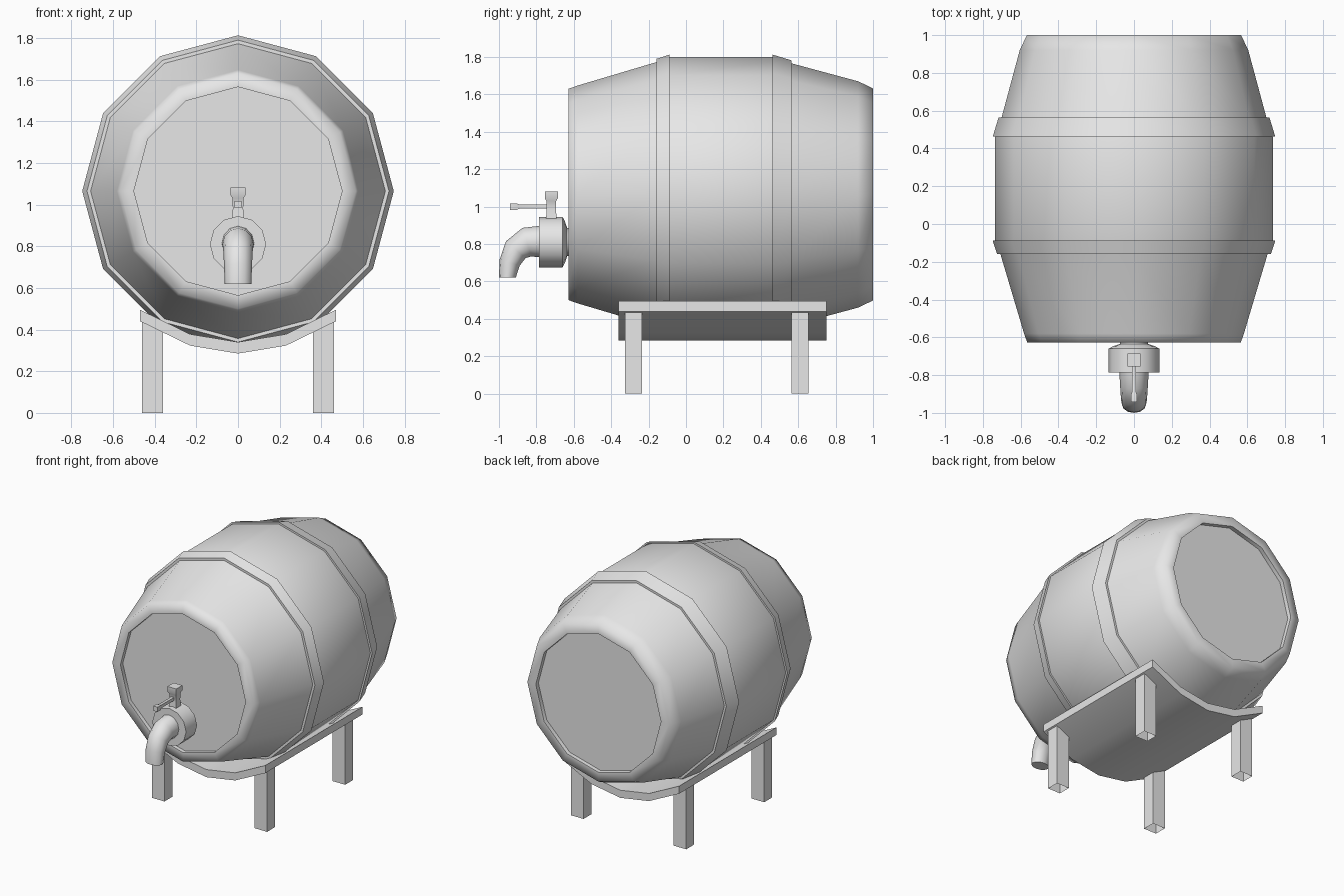
import bpy, bmesh, math
from mathutils import Vector

if "Cube" in bpy.data.objects:
    bpy.data.objects.remove(bpy.data.objects["Cube"])

grey = bpy.data.materials.new("plain light grey")
grey.diffuse_color = (0.8, 0.8, 0.8, 1)
grey.use_nodes = True
grey.node_tree.nodes["Principled BSDF"].inputs["Base Color"].default_value = grey.diffuse_color


def finish(name, bm, smooth=None, normals=True):
    if normals:
        bmesh.ops.recalc_face_normals(bm, faces=bm.faces)
    me = bpy.data.meshes.new(name)
    bm.to_mesh(me)
    bm.free()
    me.materials.append(grey)
    ob = bpy.data.objects.new(name, me)
    bpy.context.collection.objects.link(ob)
    if smooth:
        bpy.ops.object.select_all(action='DESELECT')
        ob.select_set(True)
        bpy.context.view_layer.objects.active = ob
        bpy.ops.object.shade_smooth_by_angle(angle=math.radians(smooth))
    return ob


def loft(name, rings, n=12, u=(1, 0, 0), turn=0.0, smooth=40, closed=False):
    """Skin rings given as (centre, second axis, radius along u, radius along axis)."""
    bm = bmesh.new()
    u = Vector(u)
    loops = []
    for c, v, ru, rv in rings:
        loop = []
        for i in range(n):
            a = math.tau * i / n + turn
            p = Vector(c) + u * ru * math.cos(a) + Vector(v) * rv * math.sin(a)
            loop.append(bm.verts.new(p))
        loops.append(loop)
    pairs = list(zip(loops, loops[1:]))
    if closed:
        pairs.append((loops[-1], loops[0]))
    for a, b in pairs:
        for i in range(n):
            j = (i + 1) % n
            bm.faces.new((a[i], a[j], b[j], b[i]))
    if not closed:
        bm.faces.new(loops[0])
        bm.faces.new(loops[-1])
    return finish(name, bm, smooth)


def lathe(name, z, profile, **kw):
    """Turn (y, radius) points round an axis along y at height z."""
    return loft(name, [((0, y, z), (0, 0, 1), r, r) for y, r in profile], **kw)


def box(name, x0, x1, y0, y1, z0, z1, open_bottom=False):
    bm = bmesh.new()
    bmesh.ops.create_cube(bm, size=1)
    for v in bm.verts:
        v.co = ((x0 + x1) / 2 + v.co.x * (x1 - x0),
                (y0 + y1) / 2 + v.co.y * (y1 - y0),
                (z0 + z1) / 2 + v.co.z * (z1 - z0))
    if open_bottom:
        low = [f for f in bm.faces if f.normal.z < -0.9]
        bmesh.ops.delete(bm, geom=low, context='FACES_ONLY')
    return finish(name, bm, normals=not open_bottom)


# Barrel body with recessed heads at both ends
AXIS = 1.065
lathe("barrel_body", AXIS, [
    (-0.60, 0.50), (-0.628, 0.50), (-0.628, 0.565), (-0.58, 0.582),
    (-0.16, 0.707), (-0.09, 0.735), (0.46, 0.735), (0.56, 0.702),
    (0.92, 0.605), (1.0, 0.567), (1.0, 0.50), (0.97, 0.50)], smooth=80)

# Hoops
lathe("front_hoop", AXIS, [(-0.158, 0.69), (-0.158, 0.725), (-0.088, 0.748),
                           (-0.088, 0.71)], closed=True)
lathe("back_hoop", AXIS, [(0.462, 0.71), (0.462, 0.748), (0.564, 0.717),
                          (0.564, 0.685)], closed=True)

# Tap body and spout
TAP = 0.81
lathe("tap_body", TAP, [(-0.595, 0.075), (-0.635, 0.075), (-0.647, 0.11),
                        (-0.66, 0.135), (-0.785, 0.135)])
path = [(-0.775, 0.813, 0.085, 0.078), (-0.85, 0.81, 0.08, 0.074),
        (-0.91, 0.77, 0.069, 0.07), (-0.943, 0.70, 0.056, 0.067),
        (-0.955, 0.62, 0.045, 0.064)]
rings = []
for i, (y, z, rv, ru) in enumerate(path):
    p, q = path[max(i - 1, 0)], path[min(i + 1, len(path) - 1)]
    d = Vector((0, q[0] - p[0], q[1] - p[1])).normalized()
    if i == 0:
        d = Vector((0, -1, 0))
    if i == len(path) - 1:
        d = Vector((0, 0, -1))
    rings.append(((0, y, z), (0, d.z, -d.y), ru, rv))
loft("tap_spout", rings, smooth=50)

# Tap key: square stem with a wider head, and a thin handle
stem = [(0.93, 0.029), (0.98, 0.025), (1.03, 0.026), (1.045, 0.035), (1.082, 0.035)]
loft("tap_stem", [((0, -0.72, z), (0, 1, 0), h * 2 ** 0.5, h * 2 ** 0.5)
                  for z, h in stem], n=4, turn=math.pi / 4)
handle = [(-0.72, 0.011), (-0.89, 0.011), (-0.905, 0.017), (-0.942, 0.017)]
lathe("tap_handle", 1.0, [(y, h * 2 ** 0.5) for y, h in handle], n=4, turn=math.pi / 4)

# Curved cradle under the barrel
half = [(0.47, 0.495), (0.23, 0.378), (0, 0.34)]
top = [(-x, z) for x, z in half] + [(x, z) for x, z in half[1::-1]]
section = top + [(x, z - 0.055) for x, z in reversed(top)]
bm = bmesh.new()
front = [bm.verts.new((x, -0.36, z)) for x, z in section]
back = [bm.verts.new((x, 0.75, z)) for x, z in section]
m = len(section)
for i in range(m):
    j = (i + 1) % m
    bm.faces.new((front[i], front[j], back[j], back[i]))
for i in range(len(top) - 1):
    for ring in (front, back):
        bm.faces.new((ring[i], ring[i + 1], ring[m - 2 - i], ring[m - 1 - i]))
finish("cradle", bm, 40)

# Four legs, hollow underneath
for side, s in (("left", -1), ("right", 1)):
    for end, y in (("front", -0.28), ("back", 0.61)):
        x0, x1 = sorted((s * 0.36, s * 0.46))
        box(f"{end}_{side}_leg", x0, x1, y - 0.045, y + 0.045, 0, 0.435, True)
